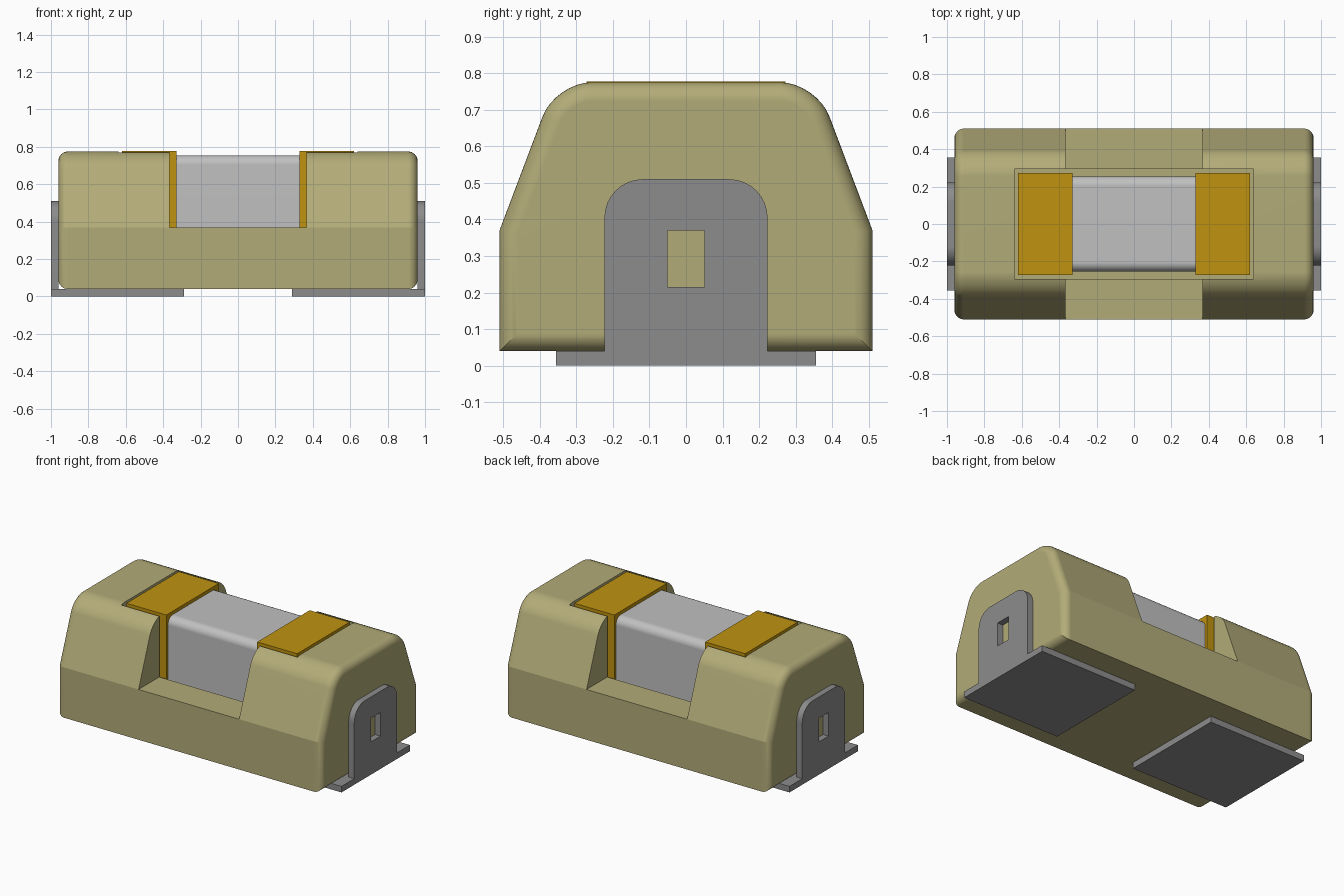
import bpy, bmesh
from mathutils import Vector

cube = bpy.data.objects.get("Cube")
if cube:
    bpy.data.objects.remove(cube, do_unlink=True)


def material(name, rgb):
    m = bpy.data.materials.new(name)
    m.use_nodes = True
    colour = (*rgb, 1)
    m.diffuse_color = colour
    m.node_tree.nodes["Principled BSDF"].inputs["Base Color"].default_value = colour
    return m


OLIVE = material("olive plastic", (0.45, 0.41, 0.19))
GOLD = material("gold", (0.52, 0.29, 0.005))
SILVER = material("light grey", (0.53, 0.53, 0.53))
STEEL = material("dark grey", (0.265, 0.265, 0.265))


def prism(name, profile, x0, x1, mat, round_rule=None, radius=0, end_radius=0):
    """Extrude a (y, z) profile along x, rounding chosen lengthwise edges, then the ends."""
    bm = bmesh.new()
    face = bm.faces.new([bm.verts.new((x0, y, z)) for y, z in profile])
    ext = bmesh.ops.extrude_face_region(bm, geom=[face])["geom"]
    bmesh.ops.translate(bm, vec=(x1 - x0, 0, 0),
                        verts=[v for v in ext if isinstance(v, bmesh.types.BMVert)])
    bmesh.ops.recalc_face_normals(bm, faces=bm.faces[:])

    def bevel(edges, offset, clamp):
        bmesh.ops.bevel(bm, geom=edges, offset=offset, offset_type='OFFSET', segments=8,
                        profile=0.5, affect='EDGES', clamp_overlap=clamp)

    def lengthwise(e):
        return abs(e.verts[0].co.x - e.verts[1].co.x) > 1e-5

    if round_rule:
        bevel([e for e in bm.edges if lengthwise(e)
               and round_rule(e.verts[0].co)], radius, True)
    if end_radius:
        bevel([e for e in bm.edges if not lengthwise(e)], end_radius, False)
    bmesh.ops.recalc_face_normals(bm, faces=bm.faces[:])
    mesh = bpy.data.meshes.new(name)
    bm.to_mesh(mesh)
    bm.free()
    mesh.materials.append(mat)
    obj = bpy.data.objects.new(name, mesh)
    bpy.context.collection.objects.link(obj)
    return obj


def rect(y, z0, z1):
    return [(-y, z0), (y, z0), (y, z1), (-y, z1)]


def activate(obj):
    bpy.ops.object.select_all(action='DESELECT')
    obj.select_set(True)
    bpy.context.view_layer.objects.active = obj


def cut(obj, cutter):
    mod = obj.modifiers.new("cut", 'BOOLEAN')
    mod.operation = 'DIFFERENCE'
    mod.solver = 'EXACT'
    mod.object = cutter
    activate(obj)
    bpy.ops.object.modifier_apply(modifier=mod.name)
    bpy.data.objects.remove(cutter, do_unlink=True)


def smooth(obj):
    activate(obj)
    bpy.ops.object.shade_smooth_by_angle(angle=0.28)
    obj.modifiers.new("even shading", 'WEIGHTED_NORMAL').keep_sharp = True


# Housing: sloped block with rounded shoulders and ends
TOP, LEDGE, FLOOR = 0.775, 0.37, 0.235
housing = prism("housing",
                [(-0.51, 0.04), (0.51, 0.04), (0.51, LEDGE),
                 (0.357, TOP), (-0.357, TOP), (-0.51, LEDGE)],
                -0.96, 0.96, OLIVE, lambda c: c.z > 0.7, 0.1, 0.05)
# Open middle and the pocket that holds the fuse
cut(housing, prism("middle_cutter", rect(0.7, LEDGE, 1), -0.365, 0.365, OLIVE))
cut(housing, prism("pocket_cutter", rect(0.295, FLOOR, 1), -0.64, 0.64, OLIVE))
smooth(housing)

# Fuse: rounded barrel between two square caps
barrel = prism("fuse_barrel", rect(0.255, FLOOR + 0.02, TOP - 0.02), -0.34, 0.34, SILVER,
               lambda c: True, 0.05)
smooth(barrel)

for side, s in (("left", 1), ("right", -1)):
    def ends(a, b):
        return sorted((a * s, b * s))

    prism(side + "_fuse_cap", rect(0.272, FLOOR, TOP + 0.002), *ends(0.33, 0.62), GOLD)

    # Terminal: foot plate and rounded upright tab with a slot
    prism(side + "_terminal_foot", rect(0.355, 0, 0.04), *ends(0.29, 1), STEEL)
    tab = prism(side + "_terminal_tab", rect(0.223, 0.04, 0.51), *ends(0.96, 1), STEEL,
                lambda c: c.z > 0.5, 0.105)
    cut(tab, prism("slot_cutter", rect(0.05, 0.215, 0.37), *ends(0.9, 1.1), STEEL))
    smooth(tab)
